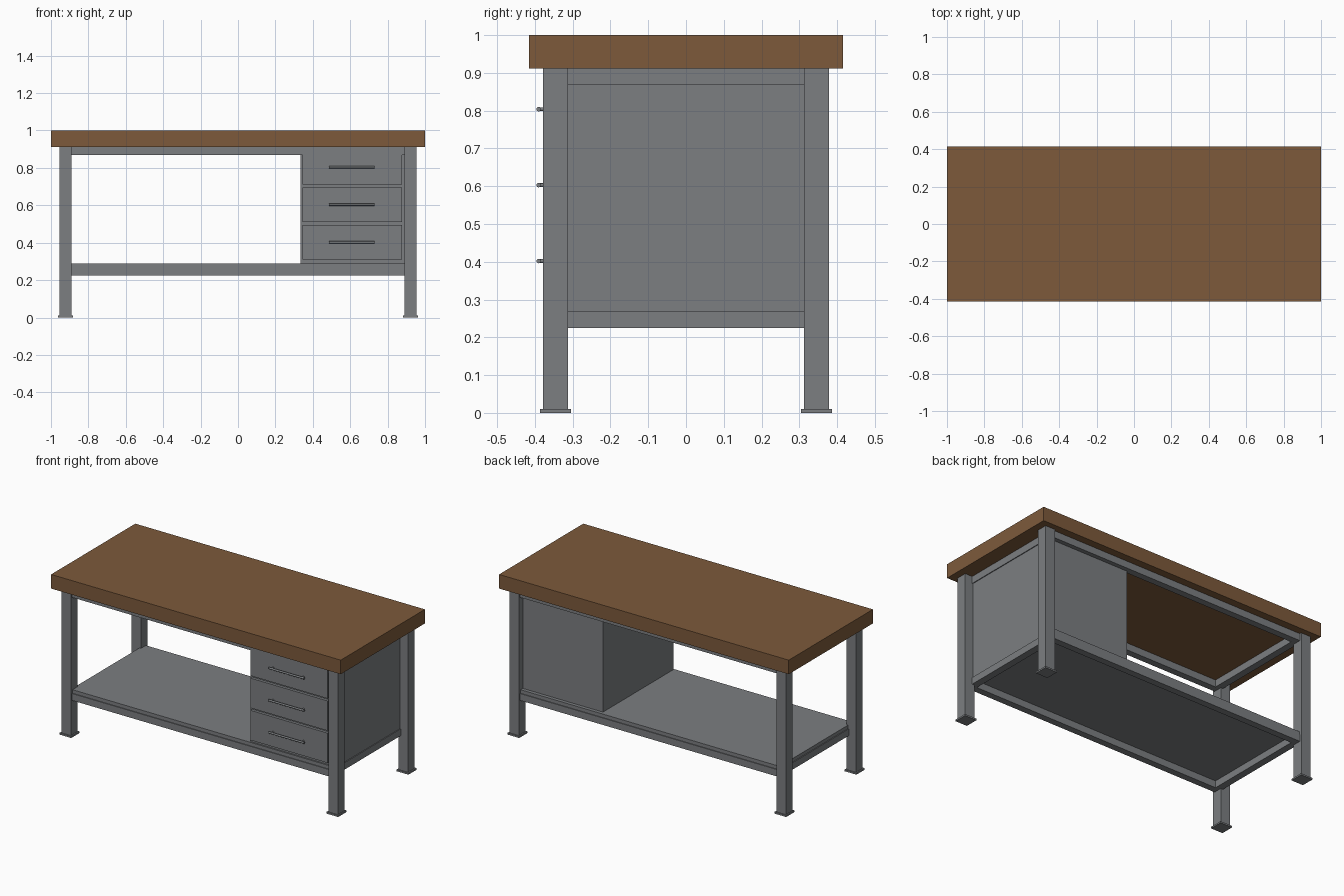
import bpy
import math

old = bpy.data.objects.get("Cube")
if old:
    bpy.data.objects.remove(old, do_unlink=True)


def material(name, rgb):
    mat = bpy.data.materials.new(name)
    mat.use_nodes = True
    mat.diffuse_color = (*rgb, 1)
    mat.node_tree.nodes["Principled BSDF"].inputs["Base Color"].default_value = (*rgb, 1)
    return mat


steel = material("grey steel", (0.2, 0.21, 0.22))
wood = material("brown wood", (0.205, 0.102, 0.044))


def box(name, x, y, z, mat=steel):
    """Box given by its (min, max) range on each axis."""
    bpy.ops.mesh.primitive_cube_add(size=1, location=[sum(r) / 2 for r in (x, y, z)])
    ob = bpy.context.object
    ob.name = name
    ob.scale = [r[1] - r[0] for r in (x, y, z)]
    bpy.ops.object.transform_apply(location=False, rotation=False, scale=True)
    ob.data.materials.append(mat)
    return ob


def rod(name, centre, radius, length, rotation):
    bpy.ops.mesh.primitive_cylinder_add(vertices=16, radius=radius, depth=length,
                                        location=centre, rotation=rotation)
    ob = bpy.context.object
    ob.name = name
    ob.data.materials.append(steel)
    bpy.ops.object.shade_smooth_by_angle()


def around(centre, half):
    return (centre - half, centre + half)


# Worktop
top_z = 0.912
box("worktop", (-1, 1), (-0.415, 0.415), (top_z, 1), wood)

# Legs with foot plates
leg_x, leg_y = 0.922, 0.346
for sx, side in ((-1, "right"), (1, "left")):
    for sy, end in ((-1, "front"), (1, "back")):
        x, y = sx * leg_x, sy * leg_y
        box(f"{end}_{side}_leg", around(x, 0.033), around(y, 0.033), (0.01, top_z))
        box(f"{end}_{side}_foot", around(x, 0.041), around(y, 0.041), (0, 0.01))

# Upper and lower rail frames
for level, z in (("upper", (0.868, top_z)), ("lower", (0.225, 0.268))):
    for s, end in ((-1, "front"), (1, "back")):
        box(f"{level}_{end}_rail", (-0.905, 0.905), around(s * leg_y, 0.021), z)
    for s, side in ((-1, "right"), (1, "left")):
        box(f"{level}_{side}_rail", around(s * 0.883, 0.022), (-0.325, 0.325), z)

# Lower shelf
box("shelf", (-0.9, 0.9), (-0.362, 0.362), (0.268, 0.29))

# Drawer cabinet
box("cabinet_body", (0.335, 0.9), (-0.353, 0.34), (0.29, top_z))

# Drawer fronts with bar handles
handle_x, handle_y = 0.608, -0.39
for i in range(3):
    z = 0.402 + i * 0.201
    box(f"drawer_front_{i + 1}", (0.345, 0.878), (-0.371, -0.353), around(z, 0.093))
    rod(f"handle_bar_{i + 1}", (handle_x, handle_y, z), 0.006, 0.245, (0, math.pi / 2, 0))
    for s in (-1, 1):
        rod(f"handle_post_{i + 1}", (handle_x + s * 0.105, -0.379, z),
            0.005, 0.022, (math.pi / 2, 0, 0))
